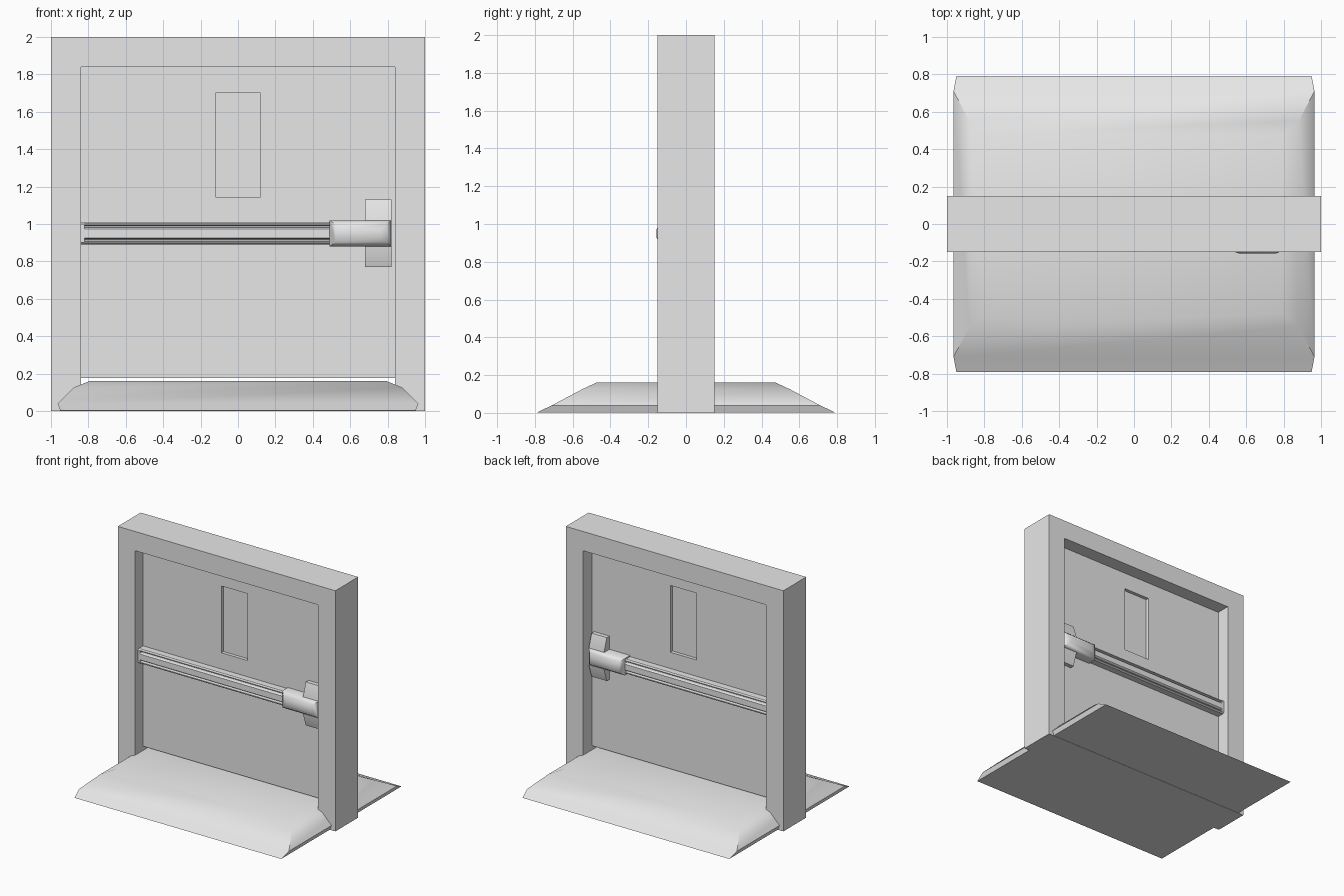
import bpy, bmesh, math

if "Cube" in bpy.data.objects:
    bpy.data.objects.remove(bpy.data.objects["Cube"])

grey = bpy.data.materials.new("light_grey")
grey.use_nodes = True
grey.diffuse_color = (0.8, 0.8, 0.8, 1)
grey.node_tree.nodes["Principled BSDF"].inputs["Base Color"].default_value = (0.8, 0.8, 0.8, 1)


def loft(name, rings, cyclic=False, smooth=None):
    """Bridge equal-sized point rings; cap the ends unless cyclic."""
    bm = bmesh.new()
    vs = [[bm.verts.new(p) for p in r] for r in rings]
    n, m = len(vs), len(vs[0])
    for i in range(n if cyclic else n - 1):
        a, b = vs[i], vs[(i + 1) % n]
        for j in range(m):
            k = (j + 1) % m
            bm.faces.new((a[j], a[k], b[k], b[j]))
    if not cyclic:
        bm.faces.new(vs[0])
        bm.faces.new(vs[-1])
    bmesh.ops.recalc_face_normals(bm, faces=bm.faces)
    mesh = bpy.data.meshes.new(name)
    bm.to_mesh(mesh)
    bm.free()
    mesh.materials.append(grey)
    ob = bpy.data.objects.new(name, mesh)
    bpy.context.collection.objects.link(ob)
    if smooth:
        bpy.ops.object.select_all(action='DESELECT')
        ob.select_set(True)
        bpy.context.view_layer.objects.active = ob
        bpy.ops.object.shade_smooth_by_angle(angle=math.radians(smooth))
    return ob


def rect_xz(x0, x1, z0, z1, y):
    return [(x0, y, z0), (x1, y, z0), (x1, y, z1), (x0, y, z1)]


def rect_xy(hx, hy, z):
    return [(-hx, -hy, z), (hx, -hy, z), (hx, hy, z), (-hx, hy, z)]


def framed_slab(name, outer, hole, y0, y1):
    """Slab with a rectangular through-hole."""
    return loft(name, [rect_xz(*outer, y0), rect_xz(*hole, y0),
                       rect_xz(*hole, y1), rect_xz(*outer, y1)], cyclic=True)


def prism_x(name, profile, x0, x1, place, smooth=None):
    return loft(name, [[place(x, d, z) for d, z in profile] for x in (x0, x1)], smooth=smooth)


# Door surround
framed_slab("door_frame", (-1, 1, 0, 2), (-0.84, 0.84, 0.14, 1.84), -0.15, 0.15)

# Door leaf, leaving a thin gap above the threshold, with a window pane
MID, HALF = -0.006, 0.04
window = (-0.12, 0.12, 1.145, 1.7)
framed_slab("door_leaf", (-0.84, 0.84, 0.176, 1.84), window, MID - HALF, MID + HALF)
loft("window_pane", [rect_xz(*window, MID - 0.012), rect_xz(*window, MID + 0.012)])

# Ramped threshold, rounded at its ends
loft("threshold_ramp", [rect_xy(0.95, 0.79, 0.002), rect_xy(0.965, 0.71, 0.04),
                        rect_xy(0.88, 0.55, 0.125), rect_xy(0.795, 0.475, 0.16)], smooth=50)

# Push-bar hardware, mirrored on both faces of the door
ZC = 0.95
rail_half = [(0.0, 0.06), (0.055, 0.06), (0.065, 0.052), (0.065, 0.045),
             (0.035, 0.04), (0.035, 0.032), (0.062, 0.03), (0.07, 0.024)]
rail = rail_half + [(d, -z) for d, z in reversed(rail_half)]
end_cap = [(0.0, 0.06), (0.055, 0.06), (0.068, 0.05),
           (0.068, -0.05), (0.055, -0.06), (0.0, -0.06)]
head = [(0.0, 0.18), (0.035, 0.18), (0.07, 0.075),
        (0.07, -0.075), (0.035, -0.18), (0.0, -0.18)]

for side, s in (("front", -1), ("back", 1)):
    def place(x, d, z, s=s):
        return (x, MID + s * (HALF + d), ZC + z)

    prism_x(side + "_push_rail", rail, -0.822, 0.5, place)
    prism_x(side + "_rail_end_cap", end_cap, -0.84, -0.822, place)
    prism_x(side + "_latch_head", head, 0.68, 0.82, place, smooth=40)

    def ring(d, x0, x1, h):
        return [place(x0, d, -h), place(x1, d, -h), place(x1, d, h), place(x0, d, h)]

    loft(side + "_latch_body", [ring(0.0, 0.49, 0.819, 0.07), ring(0.07, 0.49, 0.819, 0.07),
                                ring(0.098, 0.52, 0.795, 0.047),
                                ring(0.111, 0.56, 0.76, 0.02)], smooth=50)
